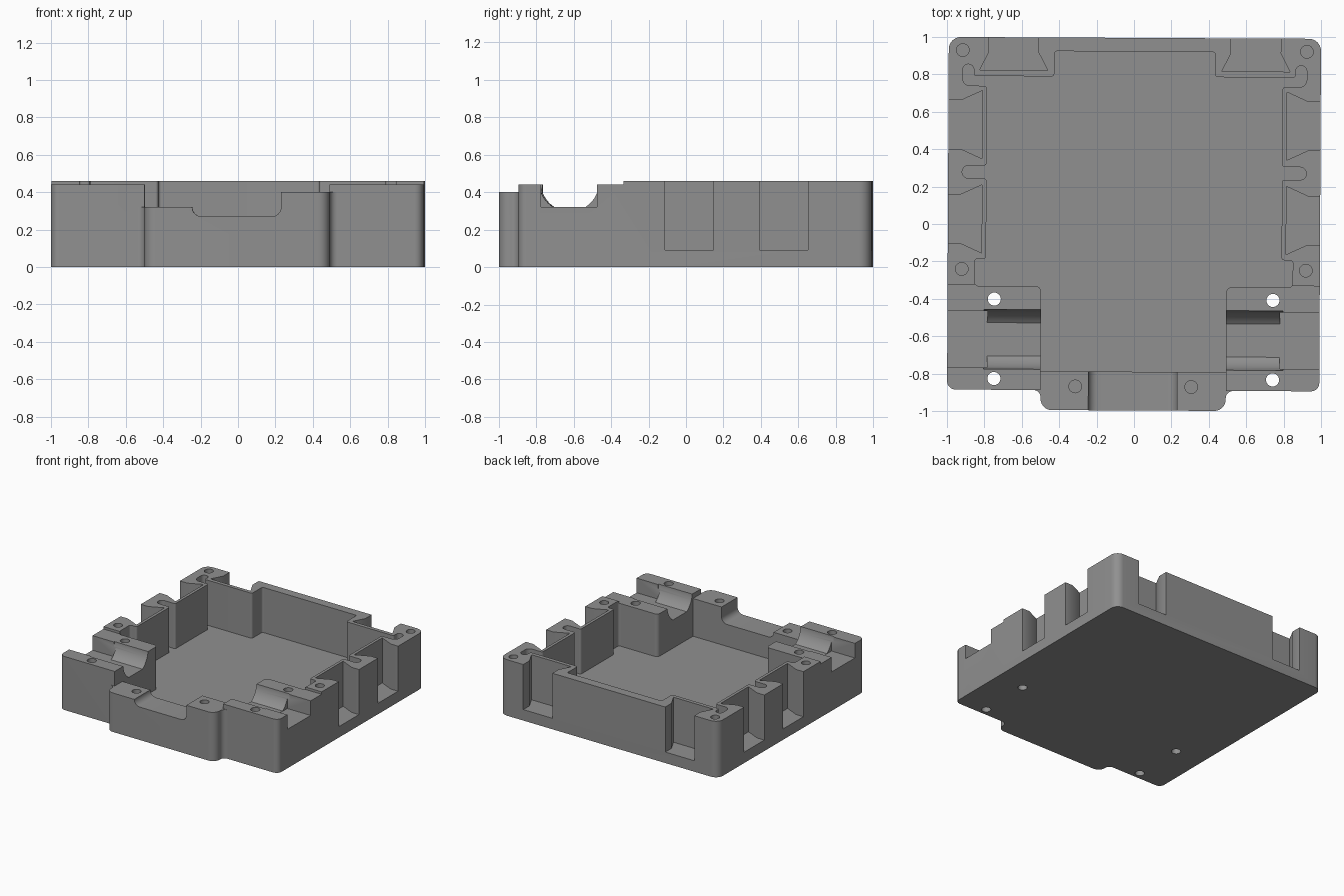
import bpy, bmesh, math
from mathutils import Vector, Matrix

if "Cube" in bpy.data.objects:
    bpy.data.objects.remove(bpy.data.objects["Cube"])

TOP, FLOOR = 0.46, 0.09
grey = bpy.data.materials.new("plastic_grey")
grey.diffuse_color = (0.28, 0.28, 0.28, 1)
grey.use_nodes = True
grey.node_tree.nodes["Principled BSDF"].inputs["Base Color"].default_value = grey.diffuse_color


def rounded(corners, seg=8):
    """Turn (x, y, radius) corners into a filleted 2D loop."""
    out, n = [], len(corners)
    for i, (x, y, r) in enumerate(corners):
        p = Vector((x, y))
        if r == 0:
            out.append(p)
            continue
        a = (Vector(corners[i - 1][:2]) - p).normalized()
        b = (Vector(corners[(i + 1) % n][:2]) - p).normalized()
        half = a.angle(b) / 2
        c = p + (a + b).normalized() * r / math.sin(half)
        s, e = p + a * r / math.tan(half) - c, p + b * r / math.tan(half) - c
        turn = math.atan2(s.x * e.y - s.y * e.x, s.dot(e))
        out += [c + Matrix.Rotation(turn * k / seg, 2) @ s for k in range(seg + 1)]
    return out


def prism(name, loop, lo, hi, axis="z"):
    """Extrude a 2D loop along z (x,y loop), x (y,z loop) or y (x,z loop)."""
    put = {"z": lambda p, h: (p[0], p[1], h),
           "x": lambda p, h: (h, p[0], p[1]),
           "y": lambda p, h: (p[0], h, p[1])}[axis]
    bm = bmesh.new()
    a = [bm.verts.new(put(p, lo)) for p in loop]
    b = [bm.verts.new(put(p, hi)) for p in loop]
    bm.faces.new(a)
    bm.faces.new(b)
    for i in range(len(a)):
        j = (i + 1) % len(a)
        bm.faces.new((a[i], a[j], b[j], b[i]))
    bmesh.ops.recalc_face_normals(bm, faces=bm.faces[:])
    me = bpy.data.meshes.new(name)
    bm.to_mesh(me)
    bm.free()
    ob = bpy.data.objects.new(name, me)
    bpy.context.collection.objects.link(ob)
    return ob


def mirrored(half):
    """Close a right-hand half outline with its mirror image."""
    return half + [(-x, y, r) for x, y, r in reversed(half)]


# Outer body with front tab
outline = mirrored([(0.495, -0.997, 0.06), (0.495, -0.89, 0.04),
                    (0.995, -0.89, 0.045), (0.995, 0.995, 0.065)])
body = prism("enclosure_body", rounded(outline), 0, TOP)
body.data.materials.append(grey)


def cut(loop, lo, hi, axis="z"):
    cutter = prism("cutter", loop, lo, hi, axis)
    cutter.hide_render = True
    mod = body.modifiers.new("cut", "BOOLEAN")
    mod.operation, mod.solver, mod.object = "DIFFERENCE", "EXACT", cutter
    bpy.context.view_layer.objects.active = body
    bpy.ops.object.modifier_apply(modifier=mod.name)
    bpy.data.objects.remove(cutter)


def box(x0, y0, x1, y1):
    return [(x0, y0), (x1, y0), (x1, y1), (x0, y1)]


def circle(x, y, r, n=24):
    return [(x + r * math.cos(2 * math.pi * k / n), y + r * math.sin(2 * math.pi * k / n))
            for k in range(n)]


# Main cavity with cable slots and corner hooks
cavity = mirrored([
    (0.495, -0.79, 0), (0.495, -0.335, 0.03), (0.85, -0.335, 0.02), (0.85, -0.19, 0.015),
    (0.79, -0.19, 0.015), (0.79, 0.24, 0.015), (0.92, 0.24, 0.033), (0.92, 0.308, 0.033),
    (0.79, 0.308, 0.015), (0.79, 0.735, 0.015), (0.92, 0.735, 0.04), (0.92, 0.85, 0.029),
    (0.86, 0.85, 0.029), (0.86, 0.787, 0.012), (0.43, 0.787, 0.015), (0.43, 0.922, 0.015)])
cut(rounded(cavity), FLOOR, 0.6)

# Lower deck of the front blocks
cut(box(-1.2, -1.2, 1.2, -0.328), 0.44, 0.6)

# Tab decks: right side higher than left, including the root fillets
for lo, x0, x1, xr in ((0.32, -0.495, 0, -0.6), (0.40, 0, 0.495, 0.6)):
    cut(box(x0, -1.2, x1, -0.7), lo, 0.6)
    cut(box(min(xr, 0), -1.2, max(xr, 0), -0.89), lo, 0.6)

# Rounded opening in the front wall
cut(rounded([(-0.24, 0.27, 0.05), (0.235, 0.27, 0.05), (0.235, 0.6, 0), (-0.24, 0.6, 0)]),
    -1.2, -0.7, "y")

# Cradle profile: arc with a flattened bottom
arc = [(-0.62 + 0.16 * math.cos(t), max(0.32, 0.455 + 0.16 * math.sin(t)))
       for t in (math.pi * (1 + k / 32) for k in range(33))]
arc = [p for p in arc if p[1] > 0.32] 
arc = [(-0.78, 0.6)] + arc + [(-0.46, 0.6)]

for s in (-1, 1):
    # Curved cradle and square outer seat
    cut(arc, min(s * 0.4, s * 0.8), max(s * 0.4, s * 0.8), "x")
    cut(box(min(s * 0.782, s * 1.2), -0.77, max(s * 0.782, s * 1.2), -0.47), 0.32, 0.6)
    # Dovetail pockets along the side
    for y in (0.023, 0.527):
        cut([(s * 1.2, y - 0.13), (s * 0.928, y - 0.13), (s * 0.814, y - 0.182),
             (s * 0.814, y + 0.182), (s * 0.928, y + 0.13), (s * 1.2, y + 0.13)], FLOOR, 0.6)
    # Dovetail pocket in the back
    cut([(s * 0.515, 1.2), (s * 0.515, 0.915), (s * 0.465, 0.818),
         (s * 0.83, 0.818), (s * 0.78, 0.915), (s * 0.78, 1.2)], FLOOR, 0.6)
    # Through bolt holes
    for y in (-0.405, -0.83):
        cut(circle(s * 0.745, y, 0.035), -0.1, 0.6)
    # Blind screw holes
    for x, y in ((0.92, -0.245), (0.92, 0.925), (0.31, -0.87)):
        cut(circle(s * x, y, 0.034), 0.1, 0.6)

# Slight twist of the whole part, then smooth the fillets
body.data.transform(Matrix.Rotation(-0.005, 4, "Z"))
bpy.context.view_layer.objects.active = body
body.select_set(True)
bpy.ops.object.shade_smooth_by_angle(angle=math.radians(30))
